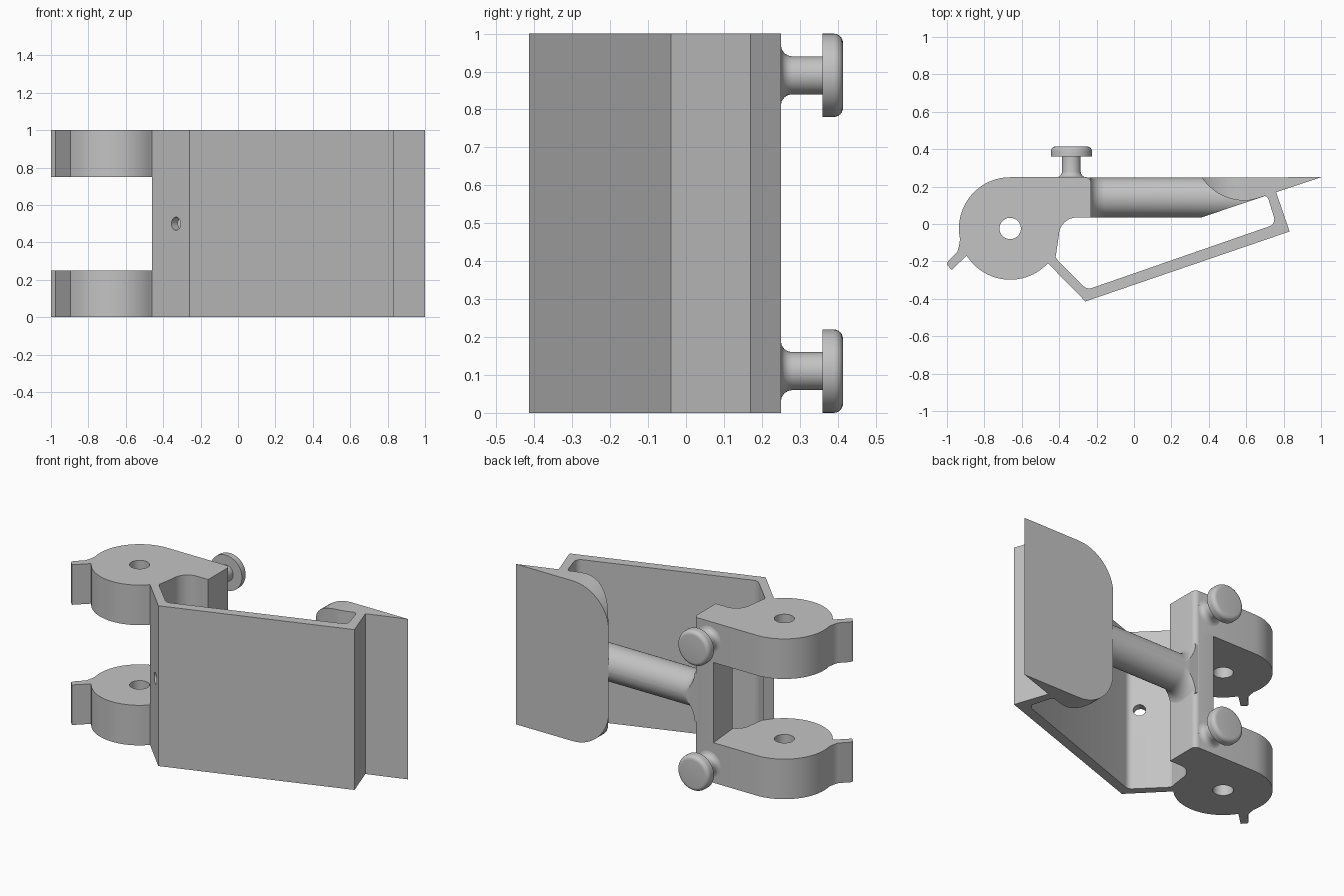
import bpy, bmesh, math
from mathutils import Vector, Matrix

if "Cube" in bpy.data.objects:
    bpy.data.objects.remove(bpy.data.objects["Cube"])

grey = bpy.data.materials.new("plain_grey")
grey.use_nodes = True
GREY = (0.55, 0.55, 0.55, 1)
grey.diffuse_color = GREY
grey.node_tree.nodes["Principled BSDF"].inputs["Base Color"].default_value = GREY


def finish(bm, name):
    bmesh.ops.recalc_face_normals(bm, faces=bm.faces)
    mesh = bpy.data.meshes.new(name)
    bm.to_mesh(mesh)
    bm.free()
    ob = bpy.data.objects.new(name, mesh)
    bpy.context.collection.objects.link(ob)
    mesh.materials.append(grey)
    return ob


def prism(name, outline, z0, z1, turn=Matrix.Identity(4)):
    """Extrude an xy outline upwards, then turn it."""
    bm = bmesh.new()
    face = bm.faces.new([bm.verts.new((x, y, z0)) for x, y in outline])
    top = bmesh.ops.extrude_face_region(bm, geom=[face])["geom"]
    bmesh.ops.translate(bm, vec=(0, 0, z1 - z0),
                        verts=[v for v in top if isinstance(v, bmesh.types.BMVert)])
    bm.transform(turn)
    return finish(bm, name)


def lathe(name, profile, origin, axis, steps=48):
    """Turn (radius, distance) points around an axis."""
    bm = bmesh.new()
    rings = [[bm.verts.new((r * math.cos(math.tau * i / steps),
                            r * math.sin(math.tau * i / steps), d))
              for i in range(steps)] for r, d in profile]
    for a, b in zip(rings, rings[1:]):
        for i in range(steps):
            j = (i + 1) % steps
            bm.faces.new((a[i], a[j], b[j], b[i]))
    bm.faces.new(rings[0])
    bm.faces.new(rings[-1])
    turn = Vector((0, 0, 1)).rotation_difference(Vector(axis)).to_matrix().to_4x4()
    bm.transform(Matrix.Translation(origin) @ turn)
    return finish(bm, name)


def arc(cx, cy, r, a0, a1, n=12):
    return [(cx + r * math.cos(math.radians(a0 + (a1 - a0) * i / n)),
             cy + r * math.sin(math.radians(a0 + (a1 - a0) * i / n))) for i in range(n + 1)]


def boolean(ob, tool, operation):
    mod = ob.modifiers.new(operation.lower(), "BOOLEAN")
    mod.operation = operation
    mod.solver = "EXACT"
    mod.object = tool
    bpy.context.view_layer.objects.active = ob
    bpy.ops.object.modifier_apply(modifier=mod.name)
    bpy.data.objects.remove(tool)


# Hinge knuckles with thumb tab and pin hole
PIN = (-0.662, -0.024)
R = 0.274
knuckle = (arc(*PIN, R, 317, 220, 24)
           + [(-0.895, -0.17), (-0.975, -0.245), (-1.0, -0.218), (-0.995, -0.2),
              (-0.945, -0.15), (-0.936, -0.12)]
           + arc(*PIN, R, 192, 90, 24)
           + arc(-0.26, 0.22, 0.03, 90, 0, 5)
           + [(-0.23, 0.035), (-0.28, 0.035)]
           + arc(-0.305, -0.062, 0.097, 95, 180, 10)
           + [(-0.415, -0.15), (-0.42, -0.18)])
parts = []
for name, z in (("lower_knuckle", 0), ("upper_knuckle", 0.75)):
    ob = prism(name, knuckle, z, z + 0.25)
    boolean(ob, lathe("pin_cutter", [(0.057, -0.1), (0.057, 0.4)], (*PIN, z), (0, 0, 1)),
            "DIFFERENCE")
    parts.append(ob)

# Post joining the knuckles
post = ([(-0.345, 0.035), (-0.365, 0.25)] + arc(-0.26, 0.22, 0.03, 90, 0, 5)
        + [(-0.23, 0.035)])
parts.append(prism("post", post, 0.25, 0.75))

# Bent sheet frame with a screw hole in the slanted wall
frame = ([(-0.46, -0.21), (-0.26, -0.414), (0.832, -0.04), (0.76, 0.17), (0.69, 0.147)]
         + arc(0.695, 0.125, 0.025, 85, 15, 5)
         + arc(0.71, 0.025, 0.04, 15, -70, 6)
         + arc(-0.24, -0.305, 0.04, -72, -135, 5)
         + arc(-0.38, -0.165, 0.04, 225, 170, 5) + [(-0.43, -0.17)])
ob = prism("frame", frame, 0, 1)
boolean(ob, lathe("screw_cutter", [(0.035, -0.1), (0.035, 0.12)], (-0.33, -0.34, 0.5),
                  (1, 1, 0)), "DIFFERENCE")
parts.append(ob)

# Wedge paddle: rounded plate trimmed to a tapering, curved underside
C = 0.25
plate = ([(1.1, 0), (1.1, 1)] + arc(0.358 + C, 1 - C, C, 90, 180, 16)
         + arc(0.358 + C, C, C, 180, 270, 16))
ob = prism("paddle", plate, -0.5, 0.5, Matrix.Rotation(math.pi / 2, 4, "X"))
taper = [(1.0, 0.25)] + arc(0.592, 0.4, 0.275, 213.1, 274, 14) + [(0.66, 0.137), (0.76, 0.17)]
boolean(ob, prism("paddle_limit", taper, -0.1, 1.1), "INTERSECT")
parts.append(ob)

# Round rod flaring into the post, trimmed along the paddle slope
flare = [(0.107 + 0.08 * (1 - math.sin(math.radians(a))),
          0.08 * (1 - math.cos(math.radians(a)))) for a in range(0, 91, 15)]
ob = lathe("rod", [(0.187, -0.03)] + flare + [(0.107, 0.93)], (-0.235, 0.142, 0.5), (1, 0, 0))
trim = [(-0.3, 0.035), (0.36, 0.035), (0.69, 0.146), (0.69, 0.249), (-0.3, 0.249)]
boolean(ob, prism("rod_limit", trim, 0.2, 0.8), "INTERSECT")
parts.append(ob)

# Two knobs on the back
knob = ([(0.08, -0.02), (0.08, 0.0)]
        + [(0.05 + 0.03 * (1 - math.sin(t)), 0.03 * (1 - math.cos(t)))
           for t in (0.4, 0.8, 1.2, 1.57)]
        + [(0.05, 0.11), (0.11, 0.11)] + arc(0.085, 0.139, 0.025, 0, 90, 6))
for name, z in (("lower_knob", 0.11), ("upper_knob", 0.89)):
    parts.append(lathe(name, knob, (-0.335, 0.25, z), (0, 1, 0)))

# Smooth the rounds and keep the edges sharp
bpy.ops.object.select_all(action="DESELECT")
for ob in parts:
    ob.select_set(True)
bpy.context.view_layer.objects.active = parts[0]
bpy.ops.object.shade_smooth_by_angle(angle=math.radians(30))
